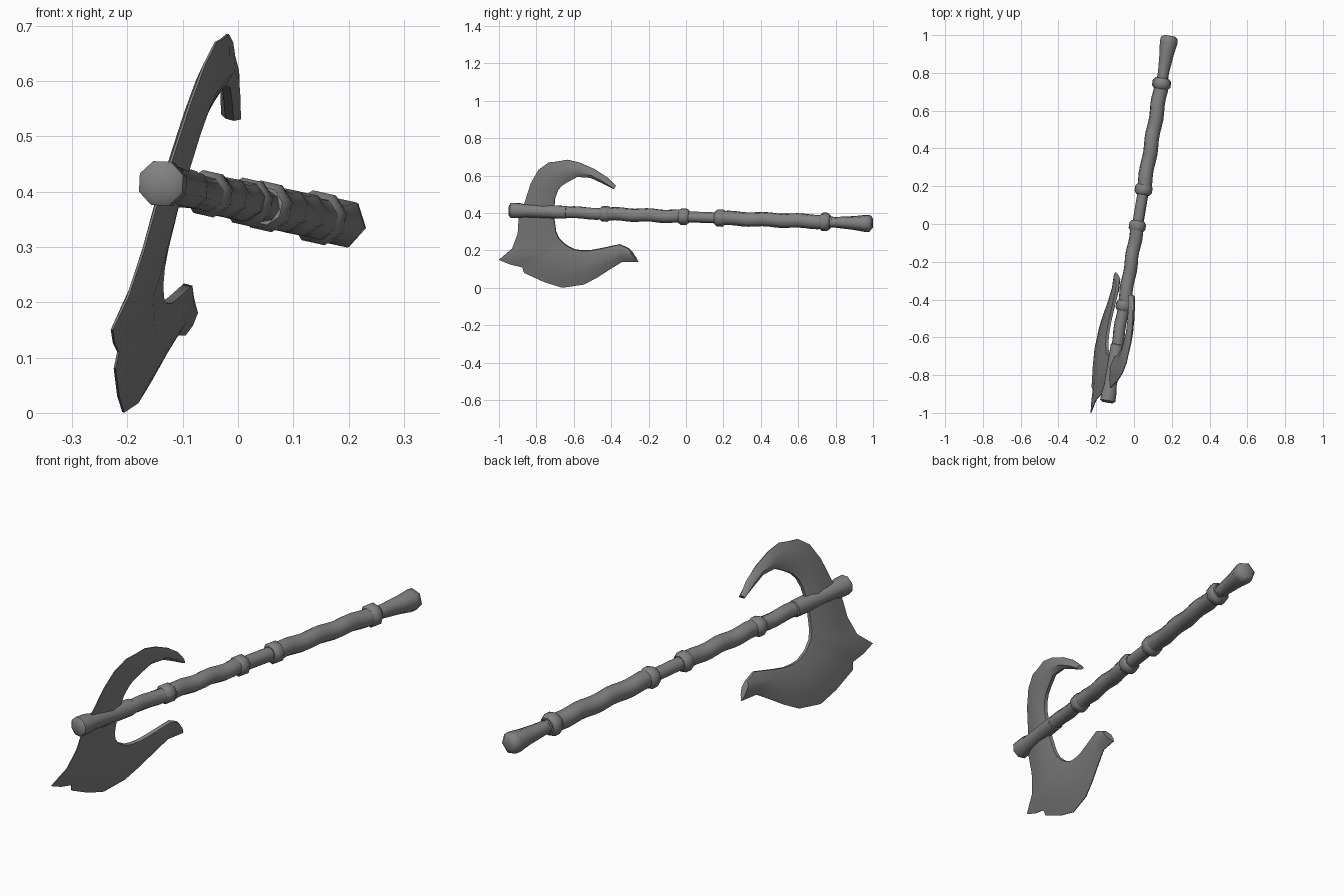
import bpy, bmesh, math
from mathutils import Vector

if "Cube" in bpy.data.objects:
    bpy.data.objects.remove(bpy.data.objects["Cube"])

AXIS = Vector((0.17, 1, -0.037)).normalized()
SIDE = AXIS.cross(Vector((0, 0, 1))).normalized()
UP = SIDE.cross(AXIS)

# Dark iron finish shared by every part
IRON = bpy.data.materials.new("dark_iron")
IRON.diffuse_color = (0.22, 0.22, 0.22, 1)
IRON.use_nodes = True
IRON.node_tree.nodes["Principled BSDF"].inputs["Base Color"].default_value = IRON.diffuse_color


def centre(y):
    return Vector((-0.14 + 0.17 * (y + 0.94), y, 0.415 - 0.037 * (y + 0.94)))


def skin(name, rings, angle=40):
    """Join closed rings of points into one capped tube."""
    bm = bmesh.new()
    loops = [[bm.verts.new(p) for p in ring] for ring in rings]
    n = len(loops[0])
    for a, b in zip(loops, loops[1:]):
        for i in range(n):
            j = (i + 1) % n
            bm.faces.new((a[i], a[j], b[j], b[i]))
    bm.faces.new(loops[0])
    bm.faces.new(loops[-1])
    bmesh.ops.recalc_face_normals(bm, faces=bm.faces)
    mesh = bpy.data.meshes.new(name)
    bm.to_mesh(mesh)
    bm.free()
    mesh.materials.append(IRON)
    ob = bpy.data.objects.new(name, mesh)
    bpy.context.collection.objects.link(ob)
    bpy.ops.object.select_all(action='DESELECT')
    ob.select_set(True)
    bpy.context.view_layer.objects.active = ob
    bpy.ops.object.shade_smooth_by_angle(angle=math.radians(angle))
    return ob


def turned(name, profile, sides=6, phase=-12):
    """Faceted shaft section from (y, radius) pairs."""
    rings = []
    for y, r in profile:
        ring = []
        for i in range(sides):
            a = math.radians(phase) + math.tau * i / sides
            ring.append(centre(y) + r * (math.cos(a) * SIDE + math.sin(a) * UP))
        rings.append(ring)
    return skin(name, rings, 62 if sides == 6 else 46)


def wrap(name, y0, y1, r, steps):
    """Grip whose surface winds gently round the shaft axis."""
    rings = []
    for k in range(steps + 1):
        t = k / steps
        turn = k * math.tau / 5
        c = centre(y0 + (y1 - y0) * t)
        c += 0.003 * (math.cos(turn) * SIDE + math.sin(turn) * UP)
        rings.append([c + r * (math.cos(a) * SIDE + math.sin(a) * UP)
                      for a in (math.tau * (i / 8) + 0.2 for i in range(8))])
    return skin(name, rings, 50)


# Shaft, head socket and pommel
turned("shaft", [(-0.7, 0.03), (0.78, 0.03)], 8)
turned("head_socket", [(-0.945, 0.030), (-0.935, 0.043), (-0.89, 0.042), (-0.86, 0.036),
                       (-0.70, 0.037), (-0.64, 0.036), (-0.635, 0.03)], 8, 20)
turned("pommel", [(0.755, 0.024), (0.77, 0.031), (0.80, 0.030), (0.90, 0.039),
                  (0.96, 0.048), (0.985, 0.046), (0.996, 0.03)])

# Wrapped grips
wrap("fore_grip", -0.64, -0.44, 0.032, 5)
wrap("middle_grip", -0.41, -0.01, 0.036, 12)
wrap("rear_grip", 0.19, 0.74, 0.039, 15)

# Collars between the grips
for i, (y, r) in enumerate([(-0.43, 0.043), (-0.01, 0.045), (0.185, 0.047), (0.745, 0.050)]):
    turned(f"collar_{i + 1}", [(y - 0.03, r * 0.75), (y - 0.016, r), (y + 0.012, r),
                               (y + 0.026, r * 0.75)], 8, 10)

# Blade outline: outer y, z then inner y, z, from upper hook to lower horn
STATIONS = [
    (-.375, .545, -.385, .530), (-.42, .59, -.445, .56), (-.49, .635, -.51, .59),
    (-.57, .67, -.58, .595), (-.635, .685, -.635, .565), (-.69, .675, -.65, .555),
    (-.735, .67, -.665, .545), (-.79, .63, -.685, .52), (-.83, .56, -.70, .48),
    (-.865, .45, -.705, .43), (-.895, .37, -.705, .37), (-.90, .29, -.695, .30),
    (-.93, .21, -.68, .265), (-1.0, .15, -.66, .245), (-.94, .125, -.65, .235),
    (-.875, .11, -.635, .225), (-.865, .08, -.625, .22), (-.755, .03, -.595, .205),
    (-.66, .001, -.56, .20), (-.545, .018, -.515, .20), (-.475, .055, -.475, .207),
    (-.405, .10, -.435, .215), (-.34, .14, -.355, .232), (-.255, .14, -.305, .21)]
SECTION = [(0, .002), (.3, .013), (.65, .019), (1, .008)]


def on_blade(y, z, offset):
    x = -0.231 + 0.18 * (y + 1) + 0.27 * (z - 0.14)
    return Vector((x, y, z)) + offset * Vector((1, -0.18, -0.27)).normalized()


rings = []
for oy, oz, iy, iz in STATIONS:
    def at(t, h):
        return on_blade(oy + (iy - oy) * t, oz + (iz - oz) * t, h)
    rings.append([at(t, h) for t, h in SECTION] + [at(t, -h) for t, h in reversed(SECTION)])
skin("blade", rings, 40)
